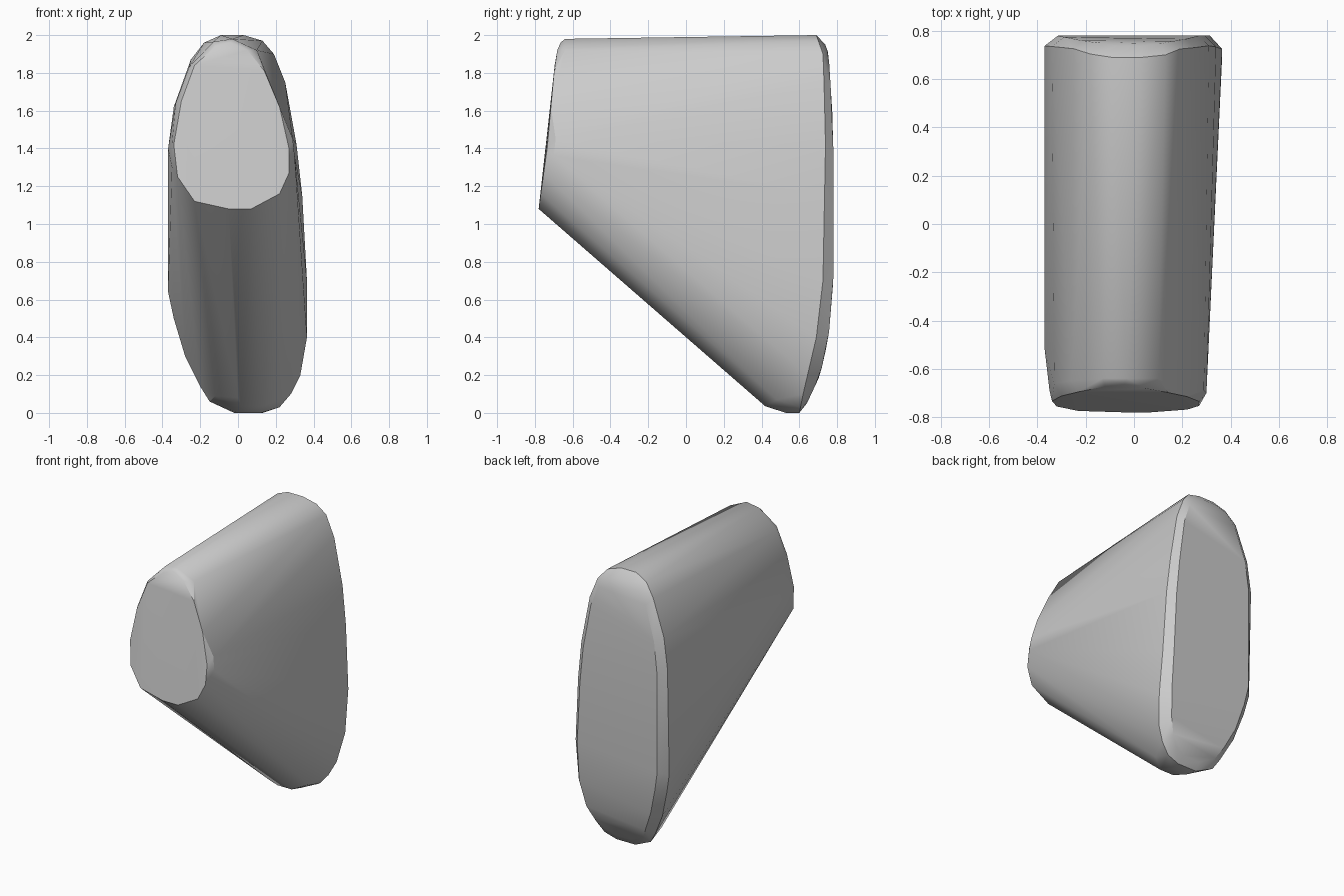
import bpy, bmesh, math

cube = bpy.data.objects.get("Cube")
if cube:
    bpy.data.objects.remove(cube, do_unlink=True)


def interp(table, z):
    """Depth at height z, read from a list of (z, y) pairs."""
    for (z0, y0), (z1, y1) in zip(table, table[1:]):
        if z <= z1:
            return y0 + (y1 - y0) * max(0, z - z0) / (z1 - z0)
    return table[-1][1]


def inset(outline, amount):
    """Pull an (x, z) outline towards its middle by a fixed distance."""
    cx = sum(p[0] for p in outline) / len(outline)
    cz = (min(p[1] for p in outline) + max(p[1] for p in outline)) / 2
    height = max(p[1] for p in outline) - cz
    return [(cx + (x - cx) * (1 - amount / 0.35), cz + (z - cz) * (1 - amount / height))
            for x, z in outline]


# Outlines in x, z
back_outline = [(-.05, 2), (.03, 2), (.13, 1.97), (.19, 1.9), (.25, 1.75), (.31, 1.42),
                (.34, 1.15), (.365, .7), (.365, .4), (.33, .2), (.28, .1), (.22, .03),
                (.13, 0), (-.02, 0), (-.15, .06), (-.2, .14), (-.28, .3), (-.34, .5),
                (-.37, .64), (-.37, 1.4), (-.34, 1.62), (-.25, 1.87), (-.18, 1.96), (-.09, 2)]
front_outline = [(-.05, 1.08), (.07, 1.08), (.22, 1.16), (.27, 1.27), (.27, 1.4), (.22, 1.62),
                 (.14, 1.81), (.05, 1.92), (-.04, 1.96), (-.12, 1.94), (-.23, 1.84),
                 (-.3, 1.65), (-.34, 1.42), (-.32, 1.25), (-.23, 1.12)]

# Depth profiles in z, y
rim_depth = [(0, .6), (.1, .62), (.4, .69), (.7, .725), (1.5, .74), (1.9, .725), (2, .69)]
cap_depth = [(0, .61), (.05, .64), (.2, .71), (.4, .755), (.7, .78), (1.5, .78),
             (1.9, .755), (2, .72)]
front_depth = [(1.08, -.78), (1.4, -.735), (1.9, -.69), (1.97, -.66)]

points = [(x, interp(rim_depth, z), z) for x, z in back_outline]
points += [(x, interp(cap_depth, z), z) for x, z in inset(back_outline, .05)]
points += [(x, interp(front_depth, z), z) for x, z in front_outline]

# Rounded shoulder behind the front face
points += [(.3, -.7, 1.36), (.29, -.69, 1.45), (.1, -.64, 1.92), (-.03, -.64, 1.98),
           (-.13, -.64, 1.965), (-.26, -.65, 1.83), (-.33, -.66, 1.64), (-.35, -.69, 1.42),
           (-.37, -.52, 1.4), (-.35, -.68, 1.3)]

# Rounded lower edge
points += [(.0, .37, .08), (.13, .37, .08), (.02, .42, .035), (.13, .42, .035),
           (0, .53, 0), (.12, .53, 0), (.22, .48, .07), (-.12, .45, .09)]

# Wrap everything in one convex skin
bm = bmesh.new()
for p in points:
    bm.verts.new(p)
hull = bmesh.ops.convex_hull(bm, input=bm.verts)
loose = {g for g in hull["geom_interior"] + hull["geom_unused"]
         if isinstance(g, bmesh.types.BMVert)}
bmesh.ops.delete(bm, geom=list(loose), context="VERTS")
bmesh.ops.dissolve_limit(bm, angle_limit=math.radians(1.5), verts=bm.verts, edges=bm.edges)
bmesh.ops.recalc_face_normals(bm, faces=bm.faces)

mesh = bpy.data.meshes.new("wedge_body")
bm.to_mesh(mesh)
bm.free()
body = bpy.data.objects.new("wedge_body", mesh)
bpy.context.collection.objects.link(body)

# Plain grey material
grey = bpy.data.materials.new("light_grey")
grey.use_nodes = True
colour = (.6, .6, .6, 1)
grey.diffuse_color = colour
grey.node_tree.nodes["Principled BSDF"].inputs["Base Color"].default_value = colour
mesh.materials.append(grey)

# Smooth the gentle facets, keep the rims crisp
bpy.ops.object.select_all(action="DESELECT")
body.select_set(True)
bpy.context.view_layer.objects.active = body
bpy.ops.object.shade_smooth_by_angle(angle=math.radians(30))
